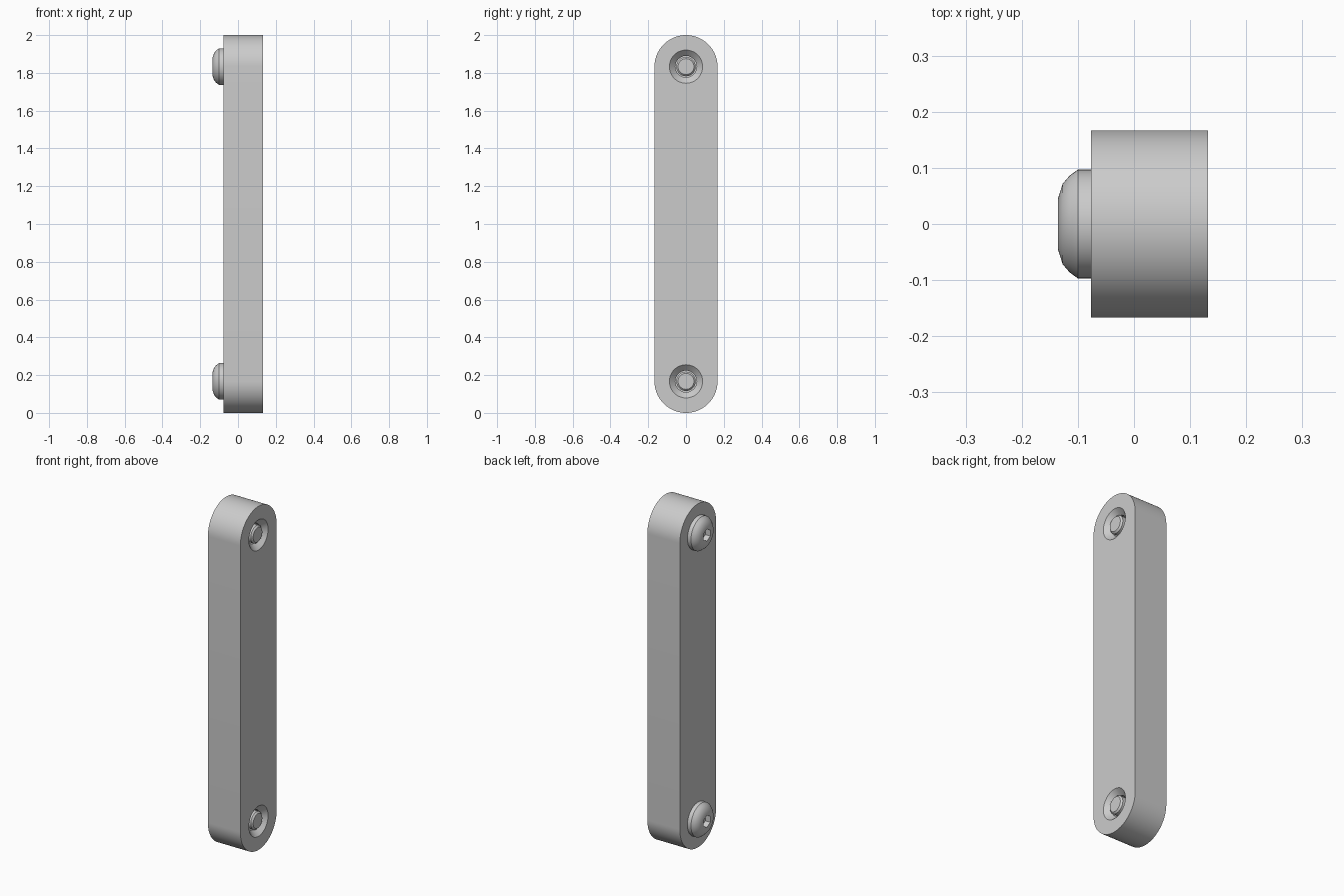
import bpy, bmesh
from math import cos, sin, pi, radians

cube = bpy.data.objects.get("Cube")
if cube:
    bpy.data.objects.remove(cube, do_unlink=True)

grey = bpy.data.materials.new("light grey metal")
grey.use_nodes = True
colour = (0.6, 0.6, 0.6, 1)
grey.diffuse_color = colour
grey.node_tree.nodes["Principled BSDF"].inputs["Base Color"].default_value = colour

LEFT, RIGHT = -0.077, 0.132      # side faces of the bar
END_R = 0.167                    # radius of the rounded ends
HOLES = {"lower": END_R, "upper": 2 - END_R}


def finish(name, bm):
    bmesh.ops.recalc_face_normals(bm, faces=bm.faces)
    mesh = bpy.data.meshes.new(name)
    bm.to_mesh(mesh)
    bm.free()
    mesh.materials.append(grey)
    obj = bpy.data.objects.new(name, mesh)
    bpy.context.collection.objects.link(obj)
    return obj


def lathe(name, profile, z, sides=48):
    """Closed solid turned about a line along x; profile holds (x, radius)."""
    bm = bmesh.new()
    rings = [[bm.verts.new((x, r * sin(2 * pi * i / sides), z + r * cos(2 * pi * i / sides)))
              for i in range(sides)] for x, r in profile]
    for a, b in zip(rings, rings[1:]):
        for i in range(sides):
            j = (i + 1) % sides
            bm.faces.new((a[i], a[j], b[j], b[i]))
    bm.faces.new(rings[0])
    bm.faces.new(rings[-1])
    return finish(name, bm)


def activate(obj):
    bpy.ops.object.select_all(action='DESELECT')
    obj.select_set(True)
    bpy.context.view_layer.objects.active = obj


def cut(obj, cutter):
    activate(obj)
    mod = obj.modifiers.new("cut", 'BOOLEAN')
    mod.operation, mod.solver, mod.object = 'DIFFERENCE', 'EXACT', cutter
    bpy.ops.object.modifier_apply(modifier=mod.name)
    bpy.data.objects.remove(cutter, do_unlink=True)


def smooth(obj):
    activate(obj)
    bpy.ops.object.shade_smooth_by_angle(angle=radians(35))


# Bar: a slot outline extruded along x
bm = bmesh.new()
steps = 40
outline = []
for z, start in ((2 - END_R, 0), (END_R, pi)):
    for i in range(steps + 1):
        a = start + pi * i / steps
        outline.append(bm.verts.new((LEFT, END_R * cos(a), z + END_R * sin(a))))
face = bm.faces.new(outline)
side = bmesh.ops.extrude_face_region(bm, geom=[face])
bmesh.ops.translate(bm, vec=(RIGHT - LEFT, 0, 0),
                    verts=[v for v in side["geom"] if isinstance(v, bmesh.types.BMVert)])
bar = finish("bar", bm)

for place, z in HOLES.items():
    # Through hole with a countersink on the right face
    cut(bar, lathe("hole_cutter", [(LEFT - 0.05, 0.057), (RIGHT - 0.031, 0.057),
                                   (RIGHT, 0.088), (RIGHT + 0.01, 0.098)], z))

    # Button-head bolt with a chamfered tip and a hexagonal socket
    bolt = lathe(place + "_bolt", [(-0.135, 0.047), (-0.127, 0.072), (-0.115, 0.086),
                                   (-0.1, 0.097), (LEFT, 0.097), (LEFT, 0.051),
                                   (0.118, 0.051), (0.127, 0.042)], z)
    cut(bolt, lathe("socket_cutter", [(-0.2, 0.035), (-0.103, 0.035)], z, 6))
    smooth(bolt)

smooth(bar)
